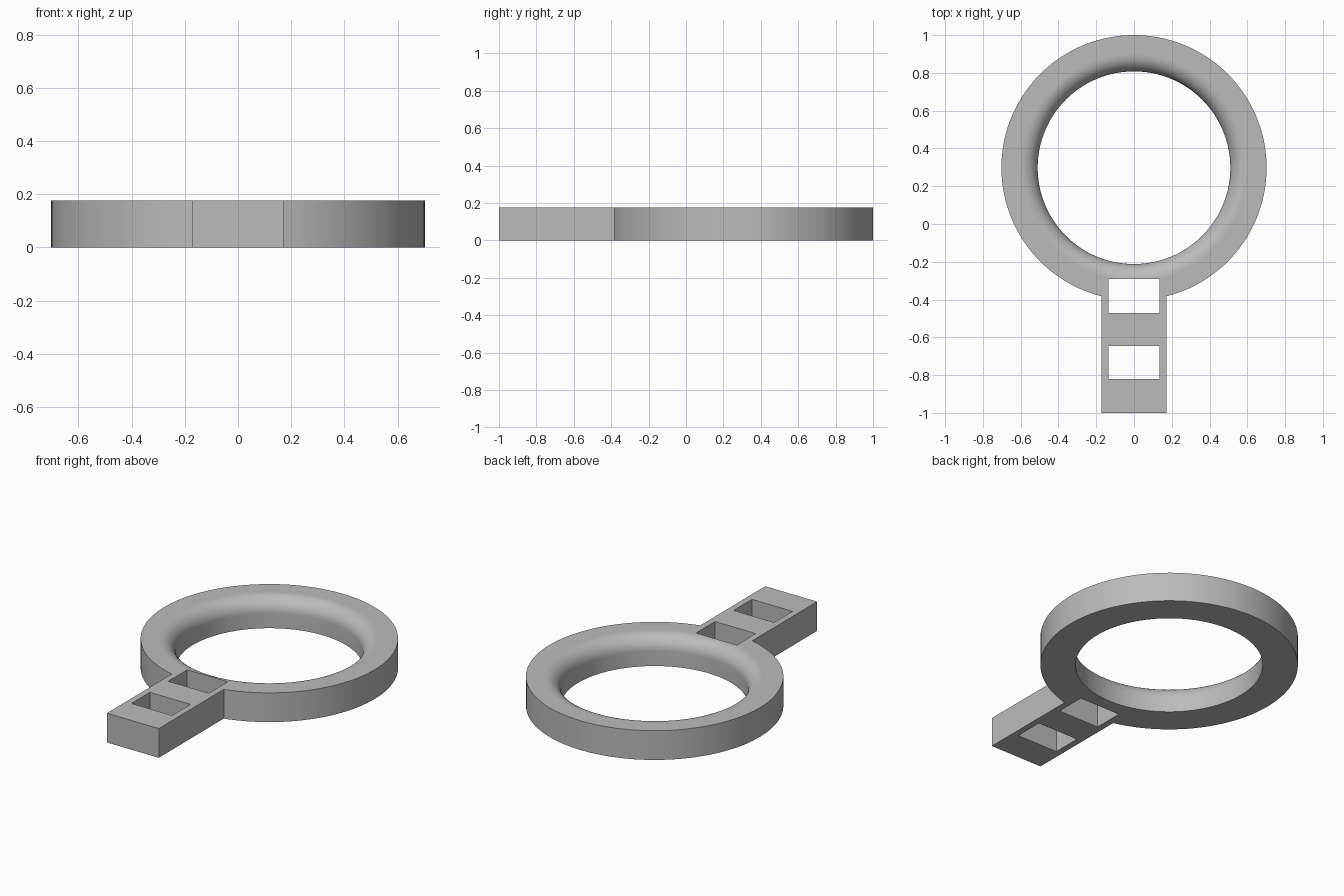
import bpy, bmesh, math
from mathutils import Matrix

cube = bpy.data.objects.get("Cube")
if cube:
    bpy.data.objects.remove(cube, do_unlink=True)

HEIGHT = 0.176
CENTRE_Y = 0.298
OUTER, INNER, FILLET = 0.702, 0.51, 0.088
HANDLE_HALF = 0.173
STEPS = 128

grey = bpy.data.materials.new("plain_grey")
grey.use_nodes = True
colour = (0.5, 0.5, 0.5, 1)
grey.diffuse_color = colour
grey.node_tree.nodes["Principled BSDF"].inputs["Base Color"].default_value = colour


def add_object(name, bm):
    bmesh.ops.recalc_face_normals(bm, faces=bm.faces)
    mesh = bpy.data.meshes.new(name)
    bm.to_mesh(mesh)
    bm.free()
    mesh.materials.append(grey)
    obj = bpy.data.objects.new(name, mesh)
    bpy.context.collection.objects.link(obj)
    return obj


def box_cutter(name, y0, y1, half_width):
    bm = bmesh.new()
    place = Matrix.Translation((0, (y0 + y1) / 2, HEIGHT / 2))
    size = Matrix.Diagonal((half_width * 2, y1 - y0, HEIGHT * 3, 1))
    bmesh.ops.create_cube(bm, size=1, matrix=place @ size)
    return add_object(name, bm)


# Solid outline: round disc running into a straight handle
gap = math.asin(HANDLE_HALF / OUTER)
outline = [(-HANDLE_HALF, -1), (HANDLE_HALF, -1)]
for i in range(STEPS + 1):
    a = -math.pi / 2 + gap + (2 * math.pi - 2 * gap) * i / STEPS
    outline.append((OUTER * math.cos(a), CENTRE_Y + OUTER * math.sin(a)))
bm = bmesh.new()
base = bm.faces.new([bm.verts.new((x, y, 0)) for x, y in outline])
top = bmesh.ops.extrude_face_region(bm, geom=[base], use_keep_orig=True)["geom"]
bmesh.ops.translate(bm, vec=(0, 0, HEIGHT),
                    verts=[v for v in top if isinstance(v, bmesh.types.BMVert)])
body = add_object("ring_with_handle", bm)

# Lathed cutter: straight bore flaring out to a rounded top lip
profile = [(0, -0.1), (INNER, -0.1)]
for i in range(13):
    a = math.pi / 2 * i / 12
    profile.append((INNER + FILLET * (1 - math.cos(a)),
                    HEIGHT - FILLET + FILLET * math.sin(a)))
profile += [(INNER + FILLET, HEIGHT + 0.1), (0, HEIGHT + 0.1)]
bm = bmesh.new()
verts = [bm.verts.new((r, CENTRE_Y, z)) for r, z in profile]
edges = [bm.edges.new(pair) for pair in zip(verts, verts[1:])]
bmesh.ops.spin(bm, geom=verts + edges, cent=(0, CENTRE_Y, 0), axis=(0, 0, 1),
               angle=2 * math.pi, steps=STEPS, use_merge=True)
bmesh.ops.remove_doubles(bm, verts=bm.verts, dist=1e-5)
bore = add_object("bore_cutter", bm)

# Two strap slots through the handle
cutters = [bore,
           box_cutter("inner_slot_cutter", -0.47, -0.29, 0.135),
           box_cutter("outer_slot_cutter", -0.82, -0.645, 0.135)]

bpy.ops.object.select_all(action="DESELECT")
bpy.context.view_layer.objects.active = body
body.select_set(True)
for cutter in cutters:
    cutter.hide_render = True
    mod = body.modifiers.new(cutter.name, "BOOLEAN")
    mod.operation = "DIFFERENCE"
    mod.solver = "EXACT"
    mod.object = cutter
    bpy.ops.object.modifier_apply(modifier=mod.name)
    bpy.data.objects.remove(cutter, do_unlink=True)

# Smooth curved walls, keep the level faces flat
bpy.ops.object.shade_smooth_by_angle(angle=math.radians(30))
for face in body.data.polygons:
    if abs(face.normal.z) > 0.999:
        face.use_smooth = False
